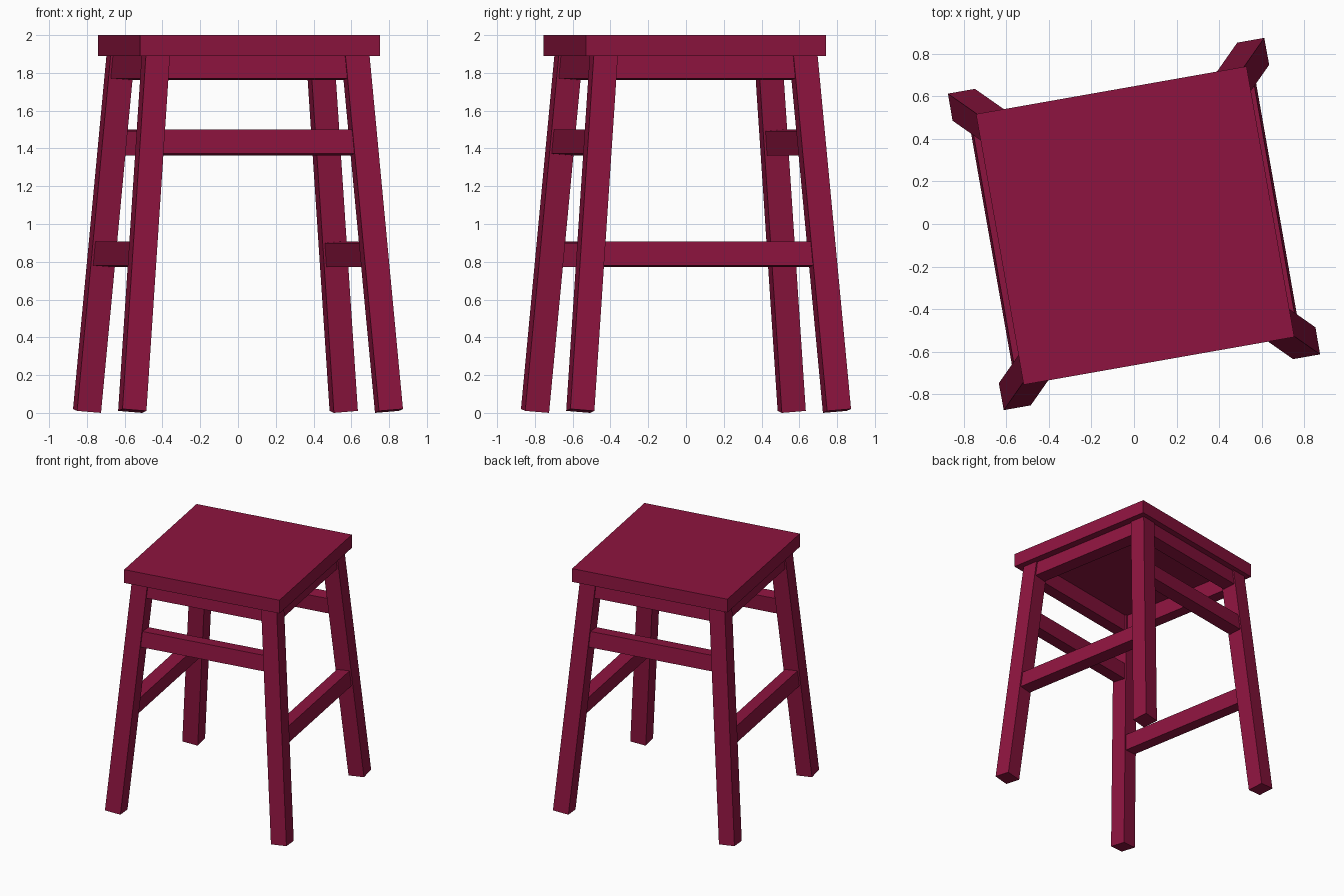
import bpy, bmesh, math
from mathutils import Matrix, Vector

if "Cube" in bpy.data.objects:
    bpy.data.objects.remove(bpy.data.objects["Cube"])

TURN = Matrix.Rotation(math.radians(10), 4, 'Z')
FOOT, TOP, TOP_Z = 0.69, 0.535, 1.91
LEAN = math.atan((FOOT - TOP) / TOP_Z)

paint = bpy.data.materials.new("crimson_paint")
paint.diffuse_color = (0.27, 0.007, 0.05, 1)
paint.use_nodes = True
paint.node_tree.nodes["Principled BSDF"].inputs["Base Color"].default_value = paint.diffuse_color


def box(name, size, local):
    """Box of a given size, placed in the stool's own frame, then turned."""
    bm = bmesh.new()
    bmesh.ops.create_cube(bm, size=1, matrix=TURN @ local @ Matrix.Diagonal((*size, 1)))
    mesh = bpy.data.meshes.new(name)
    bm.to_mesh(mesh)
    bm.free()
    mesh.materials.append(paint)
    obj = bpy.data.objects.new(name, mesh)
    bpy.context.collection.objects.link(obj)
    return obj


def leg_offset(z):
    return FOOT + (TOP - FOOT) * z / TOP_Z


# Seat board
box("seat", (1.29, 1.29, 0.11), Matrix.Translation((0.004, -0.008, 1.945)))

# Splayed legs with ends cut square to their own axis
for name, sx, sy in (("front_left_leg", -1, -1), ("front_right_leg", 1, -1),
                     ("back_left_leg", -1, 1), ("back_right_leg", 1, 1)):
    foot = Vector((sx * FOOT, sy * FOOT, 0.0105))
    head = Vector((sx * TOP, sy * TOP, TOP_Z))
    up = (head - foot).normalized()
    side = Vector((0, 1, 0)).cross(up).normalized()
    rot = Matrix((side, up.cross(side), up)).transposed().to_4x4()
    box(name, (0.129, 0.129, (head - foot).length),
        Matrix.Translation((foot + head) / 2) @ rot)

# Aprons under the seat and one stretcher per side, leaning with the legs
for i, side in enumerate(("front", "right", "back", "left")):
    quarter = Matrix.Rotation(math.radians(90 * i), 4, 'Z')
    stretcher_z = 1.432 if i % 2 == 0 else 0.84
    for part, z, height in (("apron", 1.832, 0.13), ("stretcher", stretcher_z, 0.128)):
        c = leg_offset(z)
        place = Matrix.Translation((0, -c, z)) @ Matrix.Rotation(-LEAN, 4, 'X')
        box(f"{side}_{part}", (2 * c, 0.105, height), quarter @ place)
